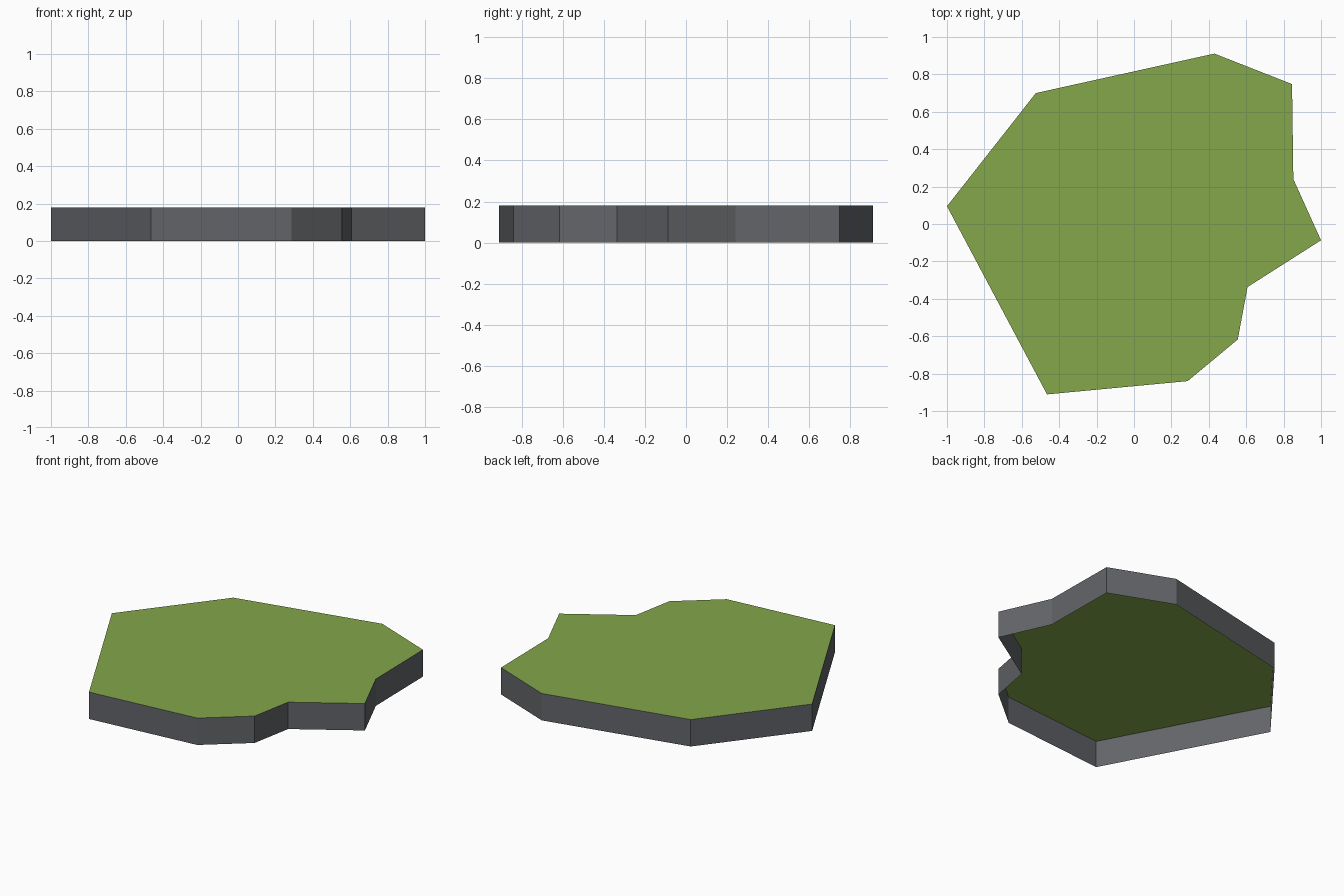
import bpy, bmesh

if "Cube" in bpy.data.objects:
    bpy.data.objects.remove(bpy.data.objects["Cube"])

HEIGHT = 0.18

# Plateau outline, counter-clockwise seen from above
OUTLINE = [(-0.465, -0.911), (0.287, -0.84), (0.555, -0.617), (0.607, -0.337),
           (1.0, -0.087), (0.852, 0.24), (0.845, 0.748), (0.43, 0.911),
           (-0.525, 0.70), (-1.0, 0.095)]


def material(name, rgb):
    m = bpy.data.materials.new(name)
    m.diffuse_color = (*rgb, 1.0)
    m.use_nodes = True
    m.node_tree.nodes["Principled BSDF"].inputs["Base Color"].default_value = m.diffuse_color
    return m


grass = material("grass green", (0.23, 0.39, 0.07))
rock = material("rock grey", (0.125, 0.13, 0.14))

bm = bmesh.new()
top = [bm.verts.new((x, y, HEIGHT)) for x, y in OUTLINE]
low = [bm.verts.new((x, y, 0)) for x, y in OUTLINE]

# Grass top
bm.faces.new(top).material_index = 0

# Rock cliff walls, open underneath
n = len(OUTLINE)
for i in range(n):
    j = (i + 1) % n
    bm.faces.new((low[i], low[j], top[j], top[i])).material_index = 1

mesh = bpy.data.meshes.new("grass_plateau")
bm.to_mesh(mesh)
bm.free()
mesh.materials.append(grass)
mesh.materials.append(rock)
plateau = bpy.data.objects.new("grass_plateau", mesh)
bpy.context.collection.objects.link(plateau)
